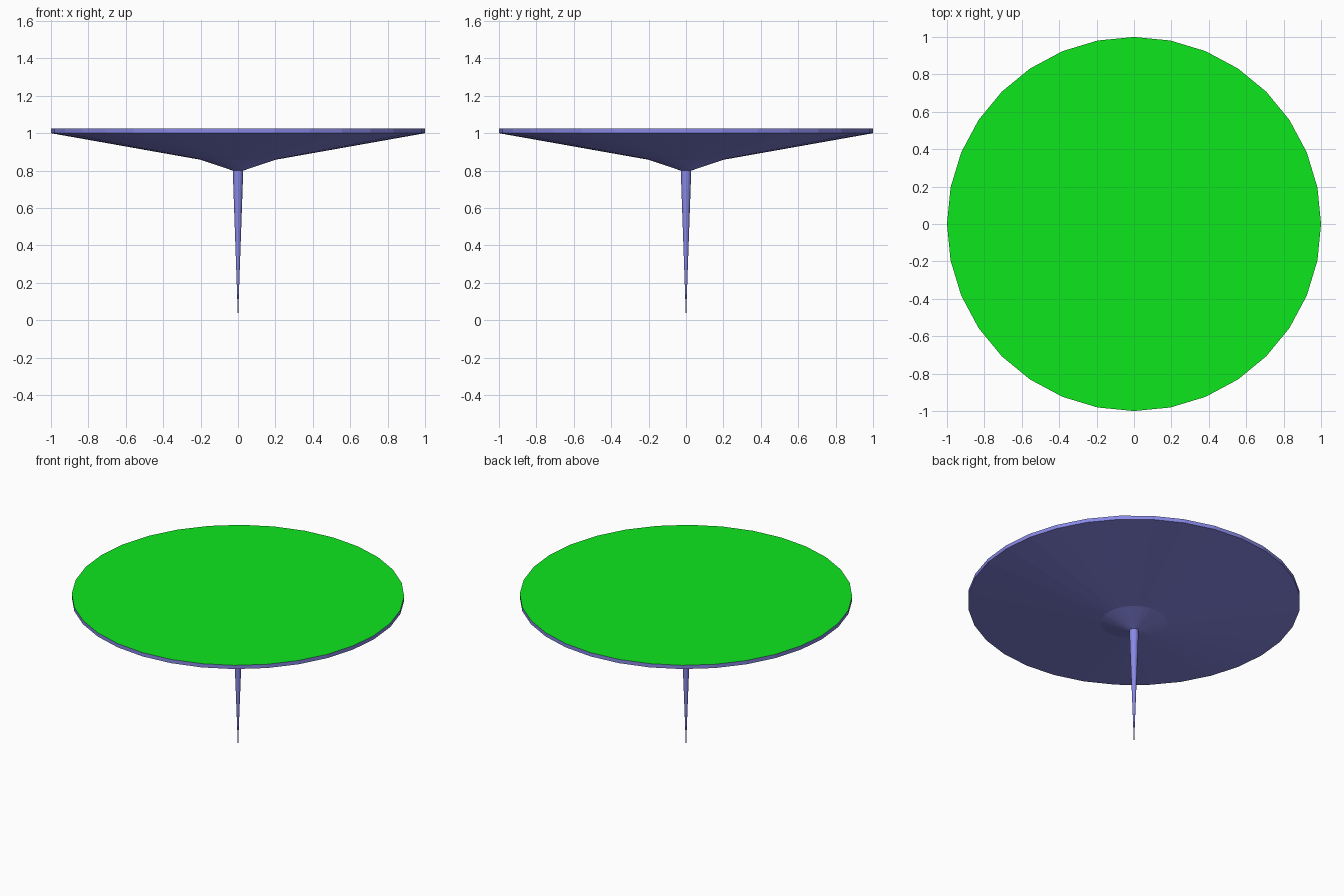
import bpy, bmesh
from math import cos, sin, pi

if "Cube" in bpy.data.objects:
    bpy.data.objects.remove(bpy.data.objects["Cube"])

SIDES = 32
TOP = 1.025


def material(name, colour):
    mat = bpy.data.materials.new(name)
    mat.diffuse_color = colour
    mat.use_nodes = True
    mat.node_tree.nodes["Principled BSDF"].inputs["Base Color"].default_value = mat.diffuse_color
    return mat


def lathe(name, profile, mat):
    """Turn (radius, z) points, listed bottom to top, around the z axis."""
    bm = bmesh.new()
    rings = []
    for r, z in profile:
        n = SIDES if r > 0 else 1
        rings.append([bm.verts.new((r * cos(2 * pi * i / SIDES),
                                    r * sin(2 * pi * i / SIDES), z)) for i in range(n)])
    for low, high in zip(rings, rings[1:]):
        for i in range(SIDES):
            j = (i + 1) % SIDES
            if len(low) == 1:
                bm.faces.new((low[0], high[j], high[i]))
            else:
                bm.faces.new((low[i], low[j], high[j], high[i]))
    finish(name, bm, mat)


def finish(name, bm, mat):
    mesh = bpy.data.meshes.new(name)
    bm.to_mesh(mesh)
    bm.free()
    mesh.materials.append(mat)
    bpy.context.collection.objects.link(bpy.data.objects.new(name, mesh))


violet = material("violet", (0.25, 0.25, 0.8, 1))
green = material("green", (0.004, 0.8, 0.0135, 1))

# Needle-like stem tapering to a point on the ground
lathe("stem", [(0, 0), (0.028, 0.8)], violet)

# Shallow two-step underside and thin vertical rim
lathe("dish", [(0.028, 0.8), (0.2, 0.858), (1.0, 1.0), (1.0, TOP)], violet)

# Flat green top surface
bm = bmesh.new()
bmesh.ops.create_circle(bm, cap_ends=True, segments=SIDES, radius=1.0)
bmesh.ops.translate(bm, verts=bm.verts, vec=(0, 0, TOP))
bm.normal_update()
for f in bm.faces:
    if f.normal.z < 0:
        f.normal_flip()
finish("top_surface", bm, green)
